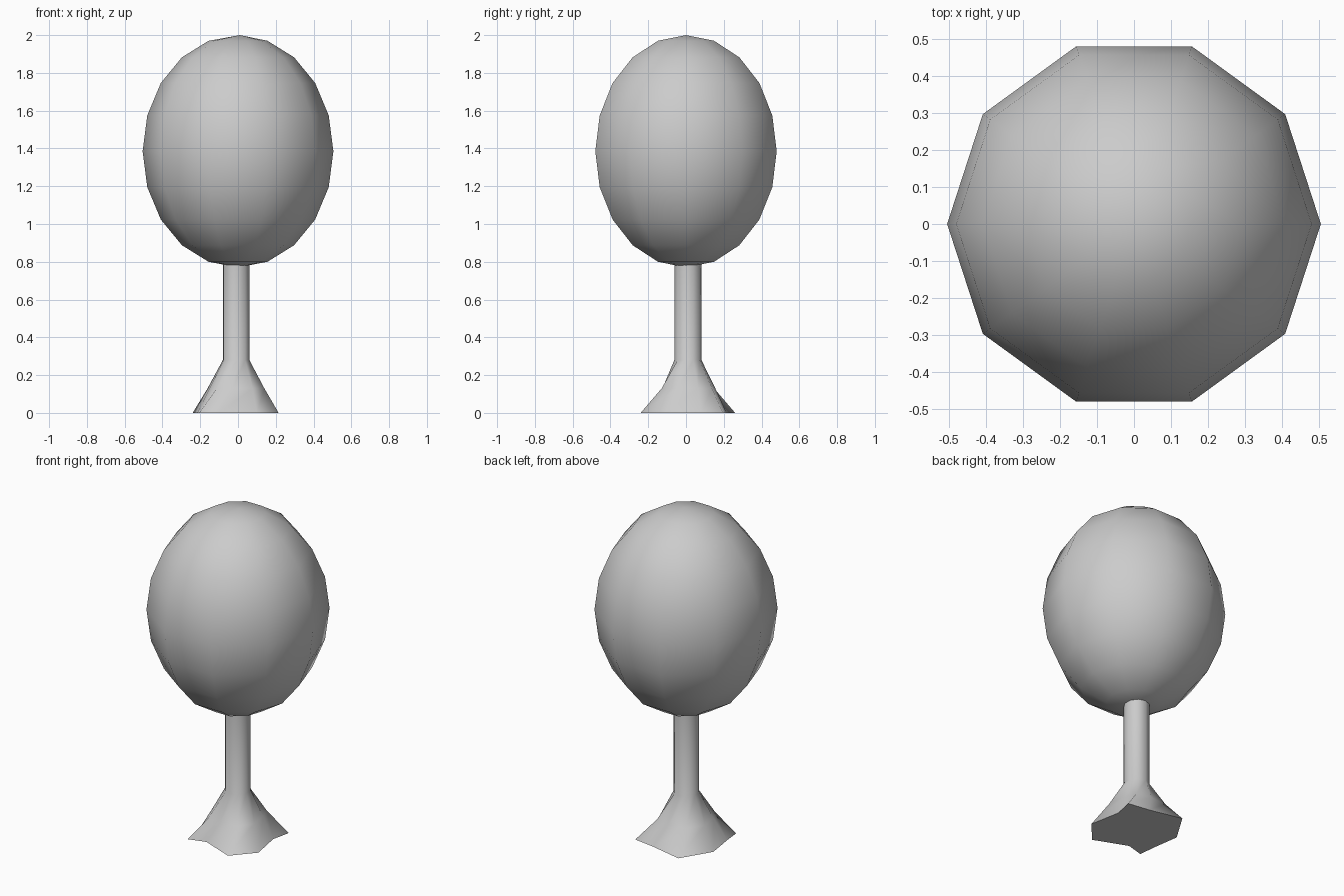
import bpy, bmesh
from math import sin, cos, pi, radians

if "Cube" in bpy.data.objects:
    bpy.data.objects.remove(bpy.data.objects["Cube"])

SIDES = 10


def circle(cx, cy, r, z):
    return [(cx + r * cos(2 * pi * i / SIDES), cy + r * sin(2 * pi * i / SIDES), z)
            for i in range(SIDES)]


def loft(name, rings, bottom=None, top=None, angle=180):
    """Skin a stack of rings; each end closes to a pole point or a flat cap."""
    bm = bmesh.new()
    loops = [[bm.verts.new(p) for p in ring] for ring in rings]
    for a, b in zip(loops, loops[1:]):
        for i in range(SIDES):
            j = (i + 1) % SIDES
            bm.faces.new((a[i], a[j], b[j], b[i]))
    for loop, pole in ((loops[0], bottom), (loops[-1], top)):
        if pole:
            tip = bm.verts.new(pole)
            for i in range(SIDES):
                bm.faces.new((loop[i], loop[(i + 1) % SIDES], tip))
        else:
            bm.faces.new(loop)
    bmesh.ops.recalc_face_normals(bm, faces=bm.faces[:])
    mesh = bpy.data.meshes.new(name)
    bm.to_mesh(mesh)
    bm.free()
    obj = bpy.data.objects.new(name, mesh)
    bpy.context.collection.objects.link(obj)
    bpy.ops.object.select_all(action='DESELECT')
    obj.select_set(True)
    bpy.context.view_layer.objects.active = obj
    bpy.ops.object.shade_smooth_by_angle(angle=radians(angle))
    return obj


# Egg-shaped crown: ten segments, ten rings
R, H, ZC = 0.505, 0.615, 1.385
crown = [circle(0, 0, R * sin(pi * k / 10), ZC - H * cos(pi * k / 10)) for k in range(1, 10)]
loft("crown", crown, (0, 0, ZC - H), (0.01, 0, ZC + H))

# Trunk: irregular root outline on the ground, blending up into a thin stem
roots = [(.18, .08), (.205, .195), (.07, .215), (-.13, .26), (-.24, .08),
         (-.215, -.09), (-.205, -.19), (-.1, -.16), (.1, -.24), (.215, -.11)]
start = 0.4   # turn the stem so its corners line up with the roots


def stem(r, z):
    return [(-.01 + r * cos(start + 2 * pi * i / SIDES),
             .01 + r * sin(start + 2 * pi * i / SIDES), z) for i in range(SIDES)]


mid = [(0.3 * x + 0.7 * p[0], 0.3 * y + 0.7 * p[1], 0.13)
       for (x, y), p in zip(roots, stem(0.12, 0.13))]
loft("trunk", [[(x, y, 0) for x, y in roots], mid, stem(0.072, 0.28), stem(0.072, 0.82)], angle=75)
